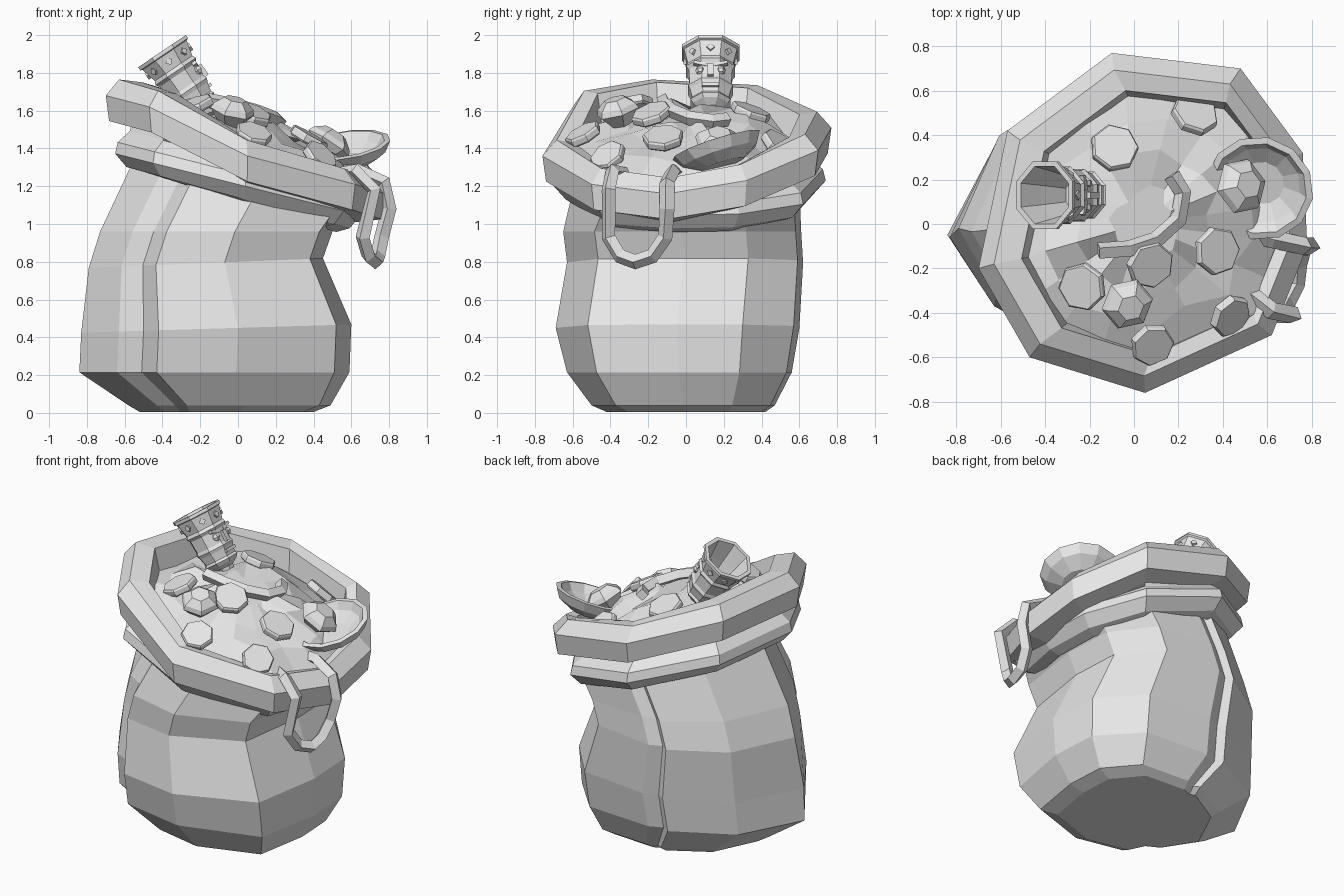
import bpy, bmesh, math, random
from mathutils import Matrix, Vector

if "Cube" in bpy.data.objects:
    bpy.data.objects.remove(bpy.data.objects["Cube"])

random.seed(4)
grey = bpy.data.materials.new("plain grey")
grey.diffuse_color = (0.8, 0.8, 0.8, 1)
grey.use_nodes = True
grey.node_tree.nodes["Principled BSDF"].inputs["Base Color"].default_value = grey.diffuse_color


def finish(bm, name, matrix=None):
    bmesh.ops.recalc_face_normals(bm, faces=bm.faces)
    if matrix:
        bm.transform(matrix)
    mesh = bpy.data.meshes.new(name)
    bm.to_mesh(mesh)
    bm.free()
    mesh.materials.append(grey)
    ob = bpy.data.objects.new(name, mesh)
    bpy.context.collection.objects.link(ob)
    return ob


def loft(name, loops, start=False, end=False, wrap=False, matrix=None):
    """Skin a stack of closed loops, optionally capped or joined end to start."""
    bm = bmesh.new()
    rows = [[bm.verts.new(p) for p in loop] for loop in loops]
    n = len(rows[0])
    pairs = list(zip(rows, rows[1:])) + ([(rows[-1], rows[0])] if wrap else [])
    for a, b in pairs:
        for i in range(n):
            j = (i + 1) % n
            bm.faces.new((a[i], a[j], b[j], b[i]))
    if start:
        bm.faces.new(rows[0])
    if end:
        bm.faces.new(rows[-1])
    return finish(bm, name, matrix)


def lathe(name, profile, sides, matrix, wrap=False):
    loops = [[(r * math.cos((i + .5) * math.tau / sides),
               r * math.sin((i + .5) * math.tau / sides), z) for i in range(sides)]
             for r, z in profile]
    return loft(name, loops, not wrap, not wrap, wrap, matrix)


def place(pos, normal, spin=0):
    q = Vector(normal).to_track_quat('Z', 'Y')
    return Matrix.Translation(pos) @ q.to_matrix().to_4x4() @ Matrix.Rotation(spin, 4, 'Z')


def strap(name, points, depth):
    """Four-sided band along a path."""
    cu = bpy.data.curves.new(name, 'CURVE')
    cu.dimensions = '3D'
    cu.bevel_depth, cu.bevel_resolution, cu.use_fill_caps = depth, 0, True
    sp = cu.splines.new('POLY')
    sp.points.add(len(points) - 1)
    for p, co in zip(sp.points, points):
        p.co = (*co, 1)
    sp.use_smooth = False
    cu.materials.append(grey)
    ob = bpy.data.objects.new(name, cu)
    bpy.context.collection.objects.link(ob)


# Sack body: one folded outline squeezed into the bounds of each level
outline = [(.60, -.05), (.58, .30), (.35, .57), (-.10, .60), (-.19, .56), (-.24, .59),
           (-.62, .37), (-.83, -.06), (-.63, -.37), (-.50, -.44), (-.42, -.60), (0, -.69), (.52, -.52)]
levels = [  # xmin, xmax, ymin, ymax, z, tilt
    (-.52, .40, -.42, .42, .005, 0), (-.58, .49, -.50, .47, .04, 0), (-.84, .59, -.63, .56, .215, 0),
    (-.83, .60, -.69, .60, .45, .03), (-.79, .45, -.63, .62, .80, .04),
    (-.73, .50, -.65, .61, .96, .0), (-.55, .57, -.60, .60, 1.20, -.26)]
loops = []
for x0, x1, y0, y1, z, tilt in levels:
    loop = []
    for x, y in outline:
        px = x0 + (x + .83) / 1.43 * (x1 - x0)
        py = y0 + (y + .69) / 1.29 * (y1 - y0)
        loop.append((px, py, z + tilt * px))
    loops.append(loop)
loft("sack_body", loops, start=True)

# Rolled opening
rim = [(.78, -.10, 1.13), (.76, .32, 1.20), (.48, .70, 1.36), (-.10, .77, 1.48), (-.57, .42, 1.62),
       (-.70, -.20, 1.65), (-.47, -.60, 1.59), (.05, -.76, 1.33), (.62, -.50, 1.18)]


def rim_loop(scale, dz, shift=0.0):
    return [(x * scale + shift, y * scale, z + dz) for x, y, z in rim]


loft("rolled_rim", [rim_loop(.80, -.12), rim_loop(.975, -.105), rim_loop(1, .03), rim_loop(.90, .115),
                    rim_loop(.78, .10, .04), rim_loop(.74, -.08, .05)], wrap=True)

# Tied collar under the rim
collar = [(.65, -.10), (.63, .28), (.42, .62), (-.08, .74), (-.53, .40),
          (-.65, -.19), (-.45, -.57), (.04, -.70), (.56, -.46)]


def collar_loop(scale, dz):
    return [(x * scale, y * scale, 1.21 - .25 * x + dz) for x, y in collar]


loft("collar", [collar_loop(.80, -.09), collar_loop(.91, -.07), collar_loop(1, .0),
                collar_loop(.98, .06), collar_loop(.88, .12), rim_loop(.80, -.10)])


# Treasure heap
def height(x, y):
    return 1.59 - .27 * x - .4 * (x * x + y * y)


def slope(x, y):
    return Vector((.27 + .8 * x, .8 * y, 1)).normalized()


heap = []
for s in (.82, .62, .42, .20):
    loop = []
    for i, (x, y, z) in enumerate(rim):
        nx, ny, _ = rim[(i + 1) % len(rim)]
        for px, py in ((x, y), ((x + nx) / 2, (y + ny) / 2)):
            k = s + random.uniform(-.04, .04) * (s < .8)
            px, py = px * k + .03, py * k
            loop.append((px, py, height(px, py) + random.uniform(-.05, .04)))
    heap.append(loop)
loft("treasure_heap", heap, end=True)

# Coins lying on the heap: position, radius and lean
coins = [(-.09, .34, .11, 0, .1), (.27, .49, .11, 0, .35), (-.23, -.28, .11, -.45, 0), (.07, -.18, .11, .1, -.2),
         (.37, -.12, .11, 0, 0), (.08, -.54, .10, 0, -.1), (.43, -.41, .10, .2, -.3)]
for x, y, r, lx, ly in coins:
    lathe("coin", [(r * .9, -.02), (r, -.01), (r, .02), (r * .93, .03)], 7,
          place((x, y, height(x, y) + .02), slope(x, y) + Vector((lx, ly, 0)), random.random()))

# Cut gems
for x, y, r, lift in ((-.03, -.36, .12, .05), (.48, .17, .13, .07)):
    lathe("gem", [(.3 * r, -.10), (r, 0), (r * .9, .03), (r * .5, .07)], 6,
          place((x, y, height(x, y) + lift), slope(x, y)))

# Tilted dish
lathe("dish", [(.12, -.08), (.21, -.03), (.245, .03), (.215, .035), (.18, -.01), (.10, -.05)], 12,
      place((.57, .17, 1.39), (-.15, -.32, 1)))

# Necklaces: one hanging over the rim, one on the heap
strap("hanging_necklace", [(.48, -.28, 1.25), (.62, -.39, 1.28), (.72, -.41, 1.18), (.66, -.41, .93),
                           (.69, -.35, .83), (.73, -.27, .80), (.74, -.18, .83), (.76, -.11, .93),
                           (.80, -.10, 1.08), (.77, -.10, 1.22), (.63, -.07, 1.28), (.55, -.05, 1.27)], .04)
arc = [(.17, .22), (.22, .14), (.20, .02), (.10, -.07), (-.02, -.11), (-.16, -.12)]
strap("heap_necklace", [(x, y, height(x, y) + .04) for x, y in arc], .038)

# Goblet with a carved face, leaning out of the sack
axis = Vector((-.56, 0, .83)).normalized()
front = Vector((0, 1, 0)).cross(axis)
gob = Matrix((front, Vector((0, 1, 0)), axis)).transposed().to_4x4()
gob.translation = (-.19, .13, 1.60)
lathe("goblet", [(.09, -.08), (.05, -.04), (.06, 0), (.10, .025), (.115, .045), (.105, .06), (.118, .11),
                 (.128, .13), (.12, .15), (.125, .23), (.14, .25), (.13, .27), (.152, .355), (.165, .36),
                 (.165, .38), (.14, .38), (.115, .25), (.08, .10)], 8, gob)


def block(name, pos, size, spin=0, turn=0):
    bm = bmesh.new()
    bmesh.ops.create_cube(bm, size=1)
    local = (Matrix.Rotation(turn, 4, 'Z') @ Matrix.Translation(pos)
             @ Matrix.Rotation(spin, 4, 'X') @ Matrix.Diagonal((*size, 1)))
    finish(bm, name, gob @ local)


# Crown studs around the goblet lip
for i in range(8):
    block("crown_stud", (.132, 0, .315), (.02, .03, .03), math.pi / 4, i * math.pi / 4)

# Face details
block("nose", (.115, 0, .175), (.04, .03, .07))
block("mouth", (.107, 0, .09), (.025, .09, .018))
for s in (-1, 1):
    block("brow", (.106, .055 * s, .225), (.025, .07, .018), .25 * s)
    bm = bmesh.new()
    bmesh.ops.create_uvsphere(bm, u_segments=6, v_segments=4, radius=.026)
    finish(bm, "eye", gob @ Matrix.Translation((.10, .055 * s, .19)))
